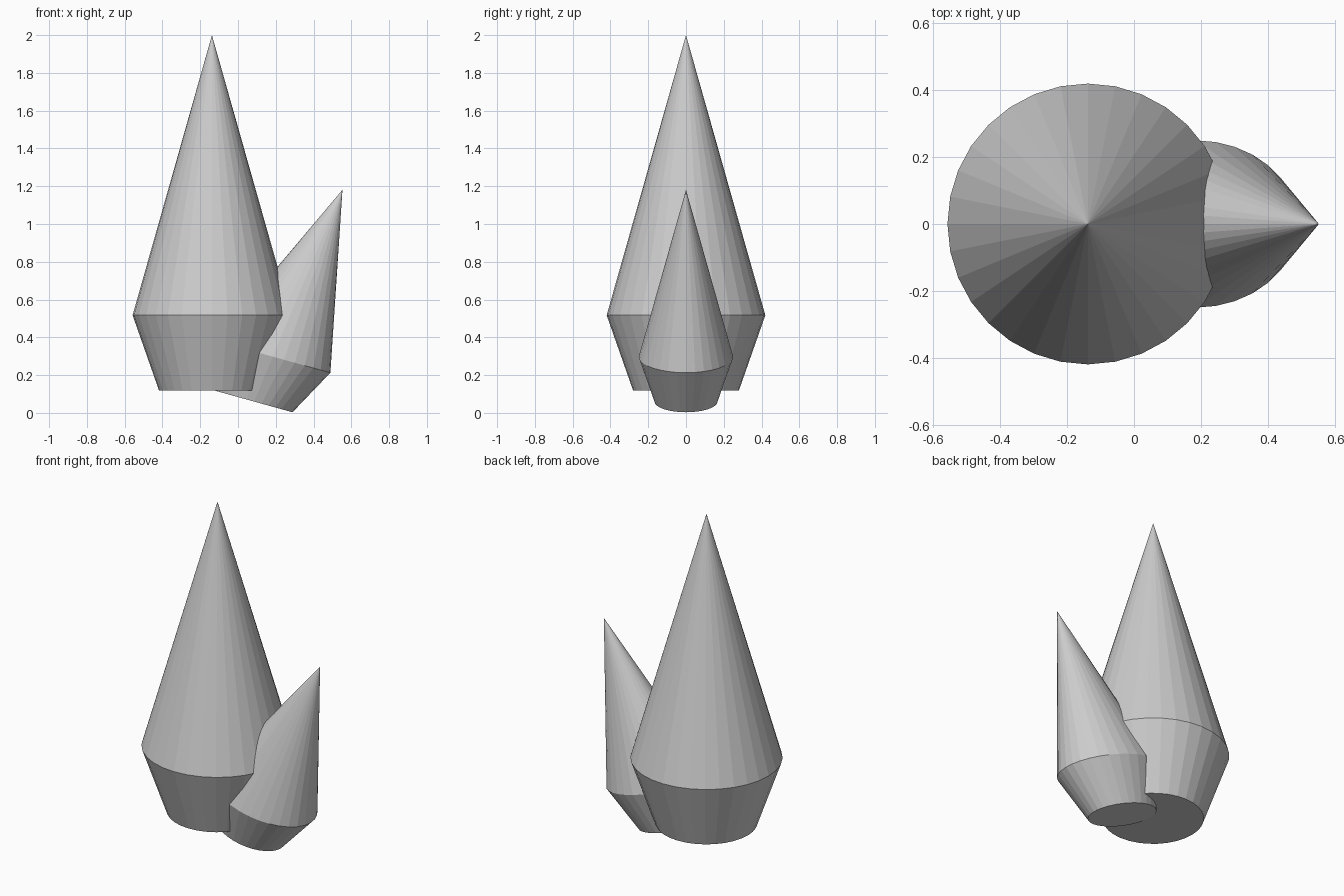
import bpy, bmesh, math
from mathutils import Vector

if "Cube" in bpy.data.objects:
    bpy.data.objects.remove(bpy.data.objects["Cube"])

SIDES = 32


def crystal(name, base, axis, across, depth):
    """Spindle: flat foot, widest girdle, pointed tip.
    across and depth are the half-widths of the girdle as vectors."""
    base, axis, across, depth = map(Vector, (base, axis, across, depth))
    bm = bmesh.new()

    def ring(height, size):
        verts = []
        for i in range(SIDES):
            a = 2 * math.pi * i / SIDES
            verts.append(bm.verts.new(base + axis * height
                         + (across * math.cos(a) + depth * math.sin(a)) * size))
        return verts

    foot = ring(0, 2 / 3)
    girdle = ring(0.212, 1)
    tip = bm.verts.new(base + axis)
    bm.faces.new(foot[::-1])
    for i in range(SIDES):
        j = (i + 1) % SIDES
        bm.faces.new((foot[i], foot[j], girdle[j], girdle[i]))
        bm.faces.new((girdle[i], girdle[j], tip))
    bmesh.ops.recalc_face_normals(bm, faces=bm.faces)
    mesh = bpy.data.meshes.new(name)
    bm.to_mesh(mesh)
    bm.free()
    obj = bpy.data.objects.new(name, mesh)
    bpy.context.collection.objects.link(obj)
    return obj


# Tall upright crystal
crystal("large_crystal", (-0.138, 0, 0.118), (0, 0, 1.882),
        (0.42, 0, 0), (0, 0.42, 0))

# Smaller leaning crystal, slightly skewed and sunk into the large one
crystal("small_crystal", (0.085, 0, 0.06), (0.468, 0, 1.121),
        (0.305, 0, -0.085), (0, 0.25, 0))
